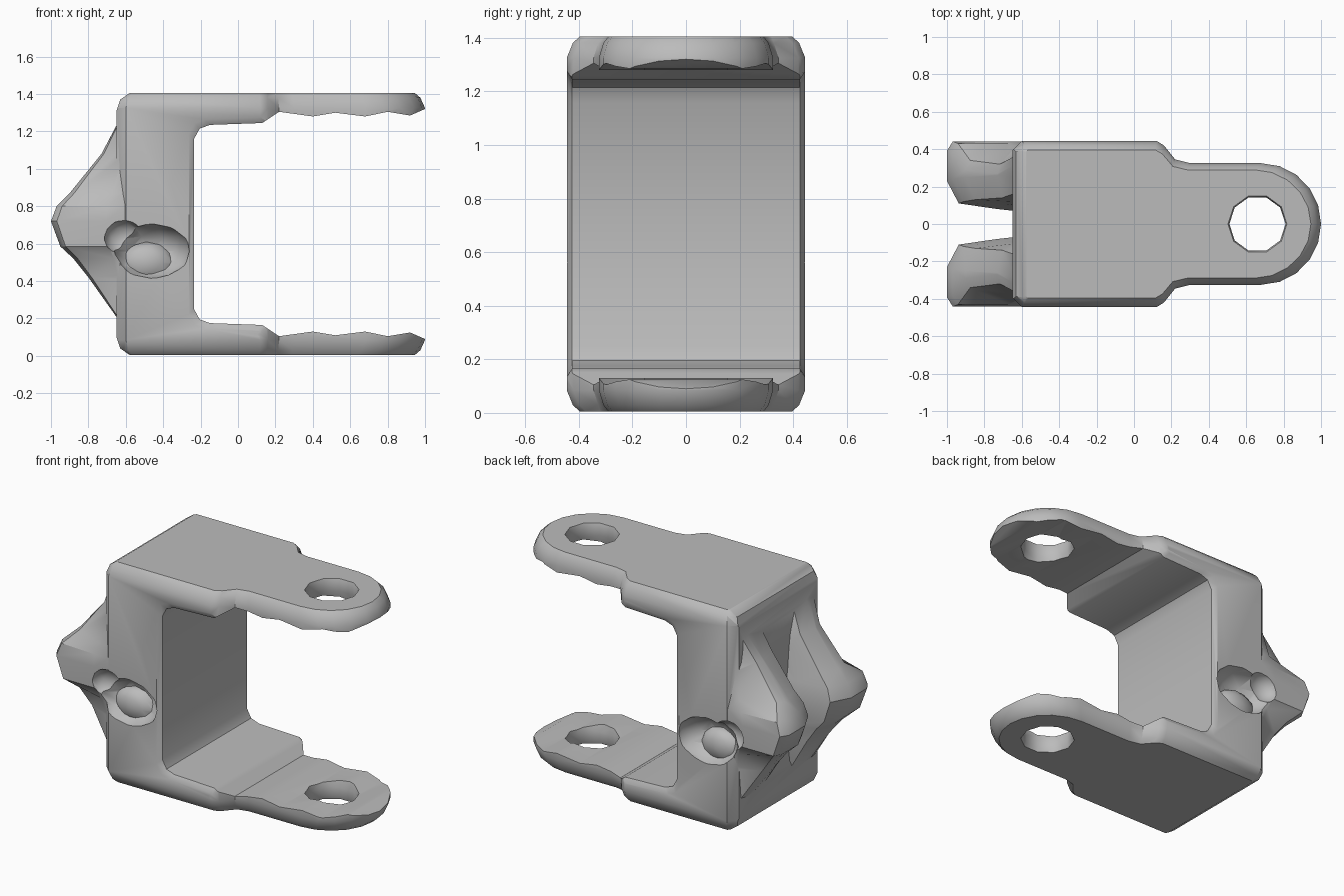
import bpy, bmesh, math
from mathutils import Vector

old = bpy.data.objects.get("Cube")
if old:
    bpy.data.objects.remove(old, do_unlink=True)

grey = bpy.data.materials.new("cast grey metal")
grey.use_nodes = True
colour = (0.5, 0.5, 0.5, 1)
grey.diffuse_color = colour
grey.node_tree.nodes["Principled BSDF"].inputs["Base Color"].default_value = colour


def finish(name, bm):
    bmesh.ops.recalc_face_normals(bm, faces=bm.faces)
    mesh = bpy.data.meshes.new(name)
    bm.to_mesh(mesh)
    bm.free()
    mesh.materials.append(grey)
    ob = bpy.data.objects.new(name, mesh)
    bpy.context.collection.objects.link(ob)
    return ob


def loft(name, rings):
    """Skin equal-sized rings and cap both ends."""
    bm = bmesh.new()
    loops = [[bm.verts.new(p) for p in ring] for ring in rings]
    for a, b in zip(loops, loops[1:]):
        for i in range(len(a)):
            j = (i + 1) % len(a)
            bm.faces.new((a[i], a[j], b[j], b[i]))
    bm.faces.new(loops[0])
    bm.faces.new(loops[-1])
    return finish(name, bm)


def blob(name, centre, scale):
    bm = bmesh.new()
    bmesh.ops.create_icosphere(bm, subdivisions=2, radius=1)
    for v in bm.verts:
        v.co = Vector(centre) + v.co * Vector(scale)
    return finish(name, bm)


def combine(ob, other, operation):
    mod = ob.modifiers.new(operation, "BOOLEAN")
    mod.object, mod.operation, mod.solver = other, operation, "EXACT"
    bpy.context.view_layer.objects.active = ob
    bpy.ops.object.modifier_apply(modifier=mod.name)
    bpy.data.objects.remove(other, do_unlink=True)


# C-shaped side profile, mirrored about the middle height; inner edges ease at the sides
MID = 0.705
arm = [(-0.235, 0.25), (-0.205, 0.195), (-0.15, 0.175), (0.13, 0.165)]
lug = [(0.22, 0.105), (0.4, 0.13), (0.52, 0.11), (0.68, 0.13), (0.8, 0.105), (0.92, 0.125),
       (1.0, 0.09), (1.0, 0.05), (0.95, 0.005), (-0.58, 0.005), (-0.63, 0.04), (-0.65, 0.1)]
sections = []
for y, ease in ((-0.445, 0.028), (-0.425, 0), (0.425, 0), (0.445, 0.028)):
    half = [(x - ease, z - ease) for x, z in arm] + lug
    side = half + [(x, 2 * MID - z) for x, z in reversed(half)]
    sections.append([(x, y, z) for x, z in side])
bracket = loft("clevis_bracket", sections)

# Plan outline: wide body narrowing to a round-ended lug, rounded at top and bottom
edge = [(-0.7, 0.34), (-0.645, 0.4), (-0.6, 0.445), (0.12, 0.445), (0.16, 0.42),
        (0.22, 0.345), (0.3, 0.325)]
edge += [(0.68 + 0.32 * math.sin(math.radians(a)), 0.325 * math.cos(math.radians(a)))
         for a in range(0, 90, 18)]
plan = edge + [(1.0, 0)] + [(x, -y) for x, y in reversed(edge)]
rounding = [(0.0, 0.88), (0.03, 0.95), (0.085, 1.0)]
levels = rounding + [(2 * MID - z, k) for z, k in reversed(rounding)]
combine(bracket, loft("plan_cutter", [[(x * (1 + k) / 2, y * k, z) for x, y in plan]
                                      for z, k in levels]), "INTERSECT")

# Pin holes through both lugs, slightly waisted
waist = [(-0.02, 0.165), (0.03, 0.15), (0.08, 0.15), (0.16, 0.17)]
for flip in (False, True):
    rings = []
    for z, r in waist:
        height = 2 * MID - z if flip else z
        rings.append([(0.66 + r * math.cos(math.tau * i / 10),
                       r * math.sin(math.tau * i / 10), height) for i in range(10)])
    combine(bracket, loft("hole_cutter", rings), "DIFFERENCE")

# Rear ears: height, tip x, inner y, outer y near the tip, outer y at the root
ROOT = -0.55
ear = [(0.18, -0.63, 0.14, 0.38, 0.38), (0.42, -0.80, 0.12, 0.35, 0.40),
       (0.52, -0.88, 0.12, 0.37, 0.42), (0.585, -0.95, 0.11, 0.44, 0.442),
       (0.72, -1.0, 0.11, 0.442, 0.442), (0.80, -0.97, 0.12, 0.43, 0.442),
       (0.87, -0.90, 0.13, 0.34, 0.43), (1.08, -0.73, 0.14, 0.32, 0.40),
       (1.27, -0.63, 0.17, 0.37, 0.39)]
for s in (-1, 1):
    rings = []
    for z, tip, inner, outer, flank in ear:
        outline = [(0, inner - 0.05), (0.4, inner - 0.03), (0.86, inner), (1, inner + 0.12),
                   (1, outer - 0.05), (0.93, outer), (0.35, flank), (0, flank)]
        rings.append([(ROOT + f * (tip - ROOT), s * y, z) for f, y in outline])
    combine(bracket, loft("ear", rings), "UNION")

# Side pockets, running back into the ear, each with a broad lump inside
for s in (-1, 1):
    for centre, size in (((-0.46, 0.46, 0.56), (0.21, 0.15, 0.15)),
                         ((-0.61, 0.46, 0.63), (0.11, 0.09, 0.1))):
        combine(bracket, blob("pocket_cutter", (centre[0], s * centre[1], centre[2]), size),
                "DIFFERENCE")
    combine(bracket, blob("pocket_lump", (-0.49, s * 0.33, 0.50), (0.14, 0.07, 0.11)), "UNION")

bpy.ops.object.select_all(action="DESELECT")
bracket.select_set(True)
bpy.context.view_layer.objects.active = bracket
bpy.ops.object.shade_smooth_by_angle(angle=math.radians(35))
